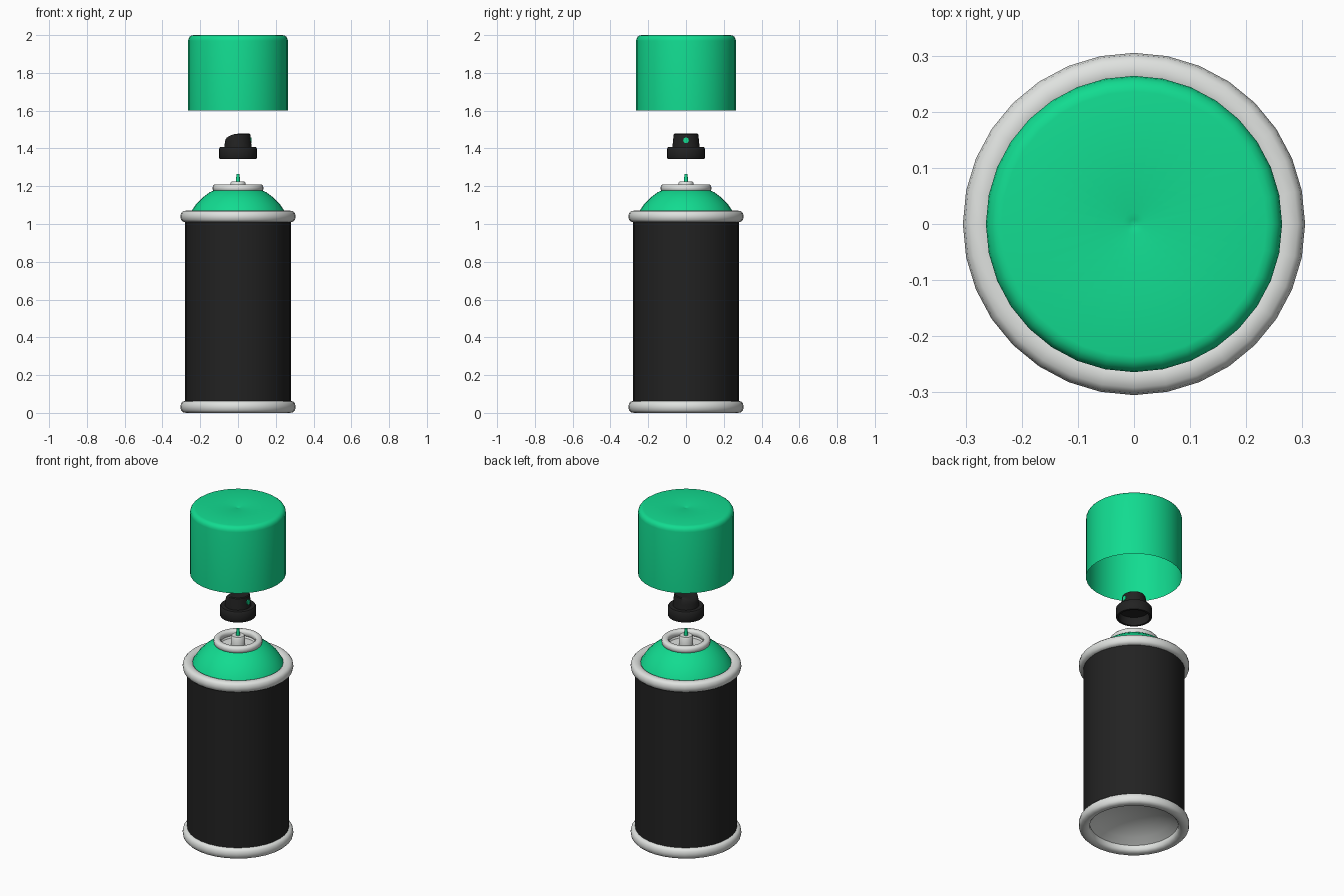
import bpy, bmesh, math

if "Cube" in bpy.data.objects:
    bpy.data.objects.remove(bpy.data.objects["Cube"])


def material(name, rgb):
    m = bpy.data.materials.new(name)
    m.diffuse_color = (*rgb, 1)
    m.use_nodes = True
    m.node_tree.nodes["Principled BSDF"].inputs["Base Color"].default_value = m.diffuse_color
    return m


GREEN = material("paint_green", (0.006, 0.71, 0.28))
BLACK = material("matte_black", (0.016, 0.016, 0.016))
METAL = material("pale_metal", (0.74, 0.76, 0.74))


def lathe(name, profile, mat, n=32, closed=False, shape=None):
    """Spin an (r, z) profile around z; profile runs up the outside."""
    bm = bmesh.new()
    rings = []
    for r, z in profile:
        if r == 0:
            rings.append([bm.verts.new((0, 0, z))] * n)
        else:
            rings.append([bm.verts.new((r * math.cos(2 * math.pi * i / n),
                                        r * math.sin(2 * math.pi * i / n), z))
                          for i in range(n)])
    pairs = list(zip(rings, rings[1:]))
    if closed:
        pairs.append((rings[-1], rings[0]))
    for a, b in pairs:
        for i in range(n):
            j = (i + 1) % n
            quad = list(dict.fromkeys((a[i], a[j], b[j], b[i])))
            bm.faces.new(quad)
    if shape:
        for v in bm.verts:
            shape(v)
    me = bpy.data.meshes.new(name)
    bm.to_mesh(me)
    bm.free()
    me.materials.append(mat)
    ob = bpy.data.objects.new(name, me)
    bpy.context.collection.objects.link(ob)
    bpy.ops.object.select_all(action='DESELECT')
    ob.select_set(True)
    bpy.context.view_layer.objects.active = ob
    bpy.ops.object.shade_smooth_by_angle(angle=math.radians(40))
    return ob


def oval(r, z, w, h, n=12):
    """Slightly squared oval cross-section for the rolled rims."""
    def sq(t):
        return math.copysign(abs(t) ** 0.8, t)
    return [(r + w * sq(math.cos(2 * math.pi * k / n)),
             z + h * sq(math.sin(2 * math.pi * k / n))) for k in range(n)]


# can body and rolled rims
lathe("can_body", [(0.28, 0.03), (0.28, 1.04)], BLACK)
lathe("bottom_rim", oval(0.274, 0.032, 0.031, 0.032), METAL, closed=True)
lathe("top_rim", oval(0.274, 1.04, 0.031, 0.031), METAL, closed=True)

# concave base
lathe("base_dish", [(0, 0.11), (0.07, 0.105), (0.14, 0.09), (0.2, 0.065), (0.26, 0.03)], METAL)

# domed shoulder
lathe("shoulder_dome", [(0.265, 1.03), (0.245, 1.07), (0.222, 1.105), (0.188, 1.14),
                        (0.15, 1.168), (0.11, 1.185)], GREEN)

# valve cup, post and stem
lathe("valve_rim", oval(0.115, 1.19, 0.02, 0.02), METAL, closed=True)
lathe("valve_cup", [(0.11, 1.19), (0.095, 1.165), (0, 1.165)], METAL)
lathe("valve_post", [(0.04, 1.165), (0.04, 1.217), (0.034, 1.225), (0, 1.225)], METAL, n=24)
lathe("valve_stem", [(0.012, 1.22), (0.008, 1.264), (0, 1.264)], GREEN, n=12)


# spray nozzle: hollow skirt and a button whose top slopes down to -x
def slope(v):
    if v.co.z > 1.45 and v.co.x < 0.005:
        v.co.z -= 0.025 * (min(0, v.co.x) / 0.065) ** 2


lathe("nozzle_skirt", [(0, 1.395), (0.085, 1.395), (0.085, 1.345), (0.097, 1.345),
                       (0.1, 1.35), (0.1, 1.4), (0.094, 1.408), (0.06, 1.408)], BLACK)
lathe("nozzle_button", [(0.072, 1.405), (0.069, 1.44), (0.065, 1.474), (0.06, 1.478),
                        (0.04, 1.477), (0.02, 1.475), (0, 1.475)], BLACK, shape=slope)

# spray outlet facing +x
outlet = lathe("spray_outlet", [(0.015, 0), (0.015, 0.012), (0, 0.012)], GREEN, n=12)
outlet.rotation_euler = (0, math.pi / 2, 0)
outlet.location = (0.06, 0, 1.443)

# open cap with rounded top edge and small centre dimple
cap = [(0.264, 1.6), (0.264, 1.97)]
cap += [(0.236 + 0.028 * math.cos(math.radians(a)), 1.97 + 0.03 * math.sin(math.radians(a)))
        for a in (22, 45, 68, 90)]
cap += [(0.02, 2.0), (0.008, 1.997), (0, 1.995)]
lathe("cap", cap, GREEN)
